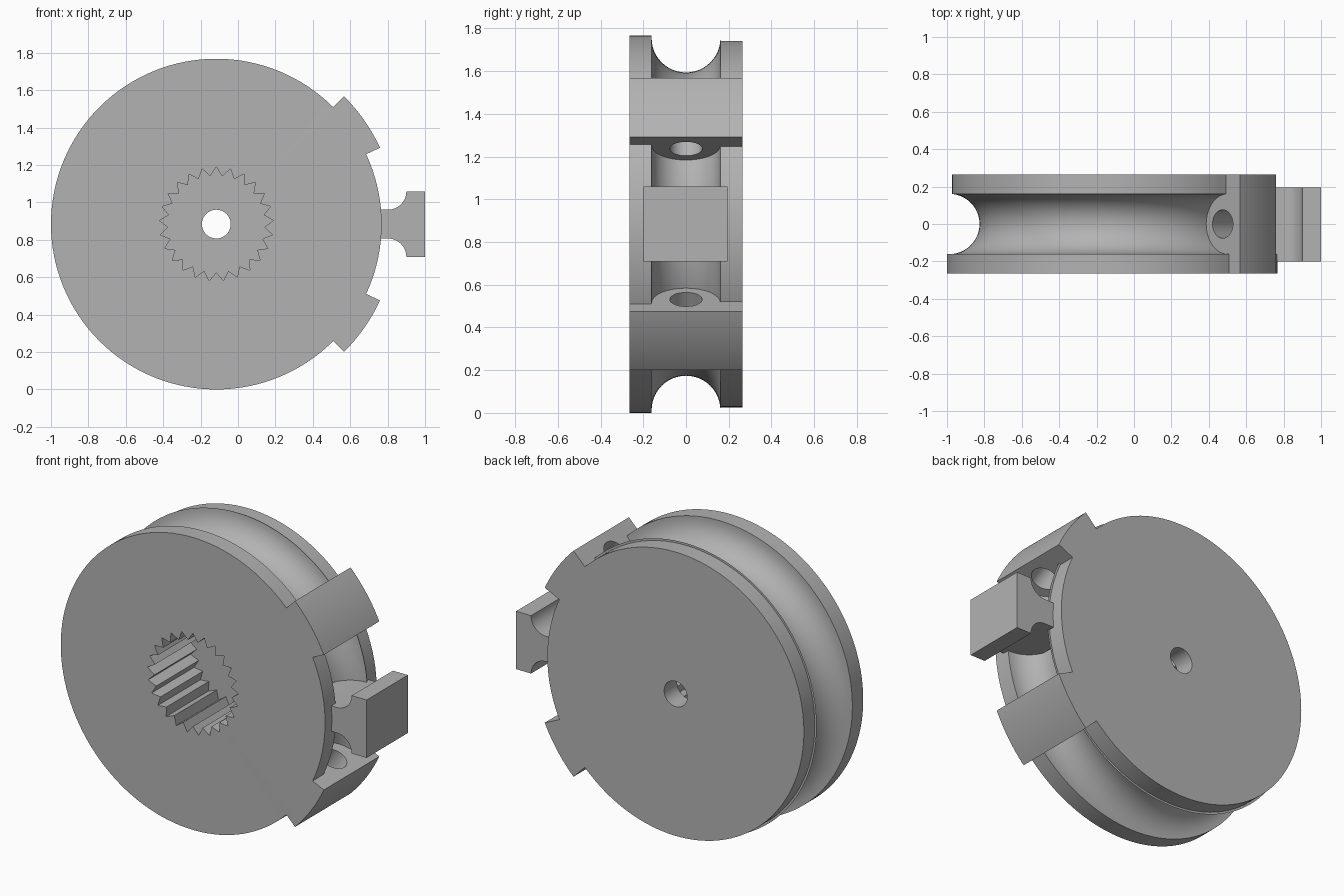
import bpy, bmesh
from math import pi, sin, cos, radians
from mathutils import Vector, Matrix

CX, CZ = -0.116, 0.884          # wheel axle position
R_FRONT, R_BACK, R_PAD = 0.884, 0.858, 0.966
HALF = 0.265                    # half width of the wheel
CENTRE = Vector((CX, 0, CZ))

old = bpy.data.objects.get("Cube")
if old:
    bpy.data.objects.remove(old, do_unlink=True)

grey = bpy.data.materials.new("plain grey")
grey.use_nodes = True
colour = (0.45, 0.45, 0.45, 1)
grey.diffuse_color = colour
grey.node_tree.nodes["Principled BSDF"].inputs["Base Color"].default_value = colour


def finish(name, bm):
    bmesh.ops.recalc_face_normals(bm, faces=bm.faces)
    mesh = bpy.data.meshes.new(name)
    bm.to_mesh(mesh)
    bm.free()
    mesh.materials.append(grey)
    ob = bpy.data.objects.new(name, mesh)
    bpy.context.collection.objects.link(ob)
    return ob


def prism(name, outline, y0, y1):
    """Extrude an (x, z) outline along y."""
    bm = bmesh.new()
    face = bm.faces.new([bm.verts.new((x, y0, z)) for x, z in outline])
    ext = bmesh.ops.extrude_face_region(bm, geom=[face])["geom"]
    moved = [v for v in ext if isinstance(v, bmesh.types.BMVert)]
    bmesh.ops.translate(bm, verts=moved, vec=(0, y1 - y0, 0))
    return finish(name, bm)


def polar(r, angle):
    return CX + r * cos(angle), CZ + r * sin(angle)


def combine(target, tool, operation):
    mod = target.modifiers.new(operation.lower(), 'BOOLEAN')
    mod.operation, mod.object, mod.solver = operation, tool, 'EXACT'
    bpy.context.view_layer.objects.active = target
    bpy.ops.object.modifier_apply(modifier=mod.name)
    bpy.data.objects.remove(tool, do_unlink=True)


def smooth(ob):
    bpy.ops.object.select_all(action='DESELECT')
    ob.select_set(True)
    bpy.context.view_layer.objects.active = ob
    bpy.ops.object.shade_smooth_by_angle(angle=radians(30))


# Wheel: revolved profile with a round groove between two flanges
groove_r, groove_centre = 0.161, 0.871
profile = [(0, -HALF), (R_FRONT, -HALF), (R_FRONT, -groove_r)]
for i in range(25):
    a = pi * i / 24
    profile.append((groove_centre - groove_r * sin(a), -groove_r * cos(a)))
profile += [(R_BACK, groove_r), (R_BACK, HALF), (0, HALF)]
bm = bmesh.new()
verts = [bm.verts.new((CX + r, y, CZ)) for r, y in profile]
edges = [bm.edges.new(pair) for pair in zip(verts, verts[1:])]
bmesh.ops.spin(bm, geom=verts + edges, cent=CENTRE, axis=(0, 1, 0),
               angle=2 * pi, steps=128)
bmesh.ops.remove_doubles(bm, verts=bm.verts, dist=0.0001)
wheel = finish("grooved_wheel", bm)

# Raised rim pads, each with a cord hole along the rim
for side in (1, -1):
    arc = [radians(25 + 20 * i / 16) * side for i in range(17)]
    outline = [polar(R_PAD, a) for a in arc] + [polar(0.65, a) for a in reversed(arc)]
    pad = prism("rim_pad", outline, -HALF, HALF)
    mid = radians(35) * side
    x, z = polar(0.822, mid)
    bm = bmesh.new()
    bmesh.ops.create_cone(bm, cap_ends=True, segments=40, radius1=0.076,
                          radius2=0.076, depth=0.44,
                          matrix=Matrix.Translation((x, 0, z)) @ Matrix.Rotation(-mid, 4, 'Y'))
    hole = finish("cord_hole", bm)
    combine(wheel, pad, 'UNION')
    combine(wheel, hole, 'DIFFERENCE')

# Toothed socket in the front and a screw hole through the back
teeth = 25
star = [polar(0.258 if i % 2 else 0.305, pi / 2 + pi * i / teeth) for i in range(2 * teeth)]
combine(wheel, prism("toothed_socket", star, -0.4, 0.14), 'DIFFERENCE')
ring = [polar(0.077, 2 * pi * i / 48) for i in range(48)]
combine(wheel, prism("screw_hole", ring, -0.4, 0.4), 'DIFFERENCE')
smooth(wheel)

# Cord anchor: flat block on a filleted neck
half_neck, half_block, fillet = 0.077, 0.175, 0.098
upper = [(0.6, half_neck)]
for i in range(13):
    a = pi / 2 * i / 12
    upper.append((0.802 + fillet * sin(a), half_block - fillet * cos(a)))
upper.append((1.0, half_block))
outline = [(x, CZ + z) for x, z in upper] + [(x, CZ - z) for x, z in reversed(upper)]
smooth(prism("cord_anchor", outline, -0.2, 0.195))
